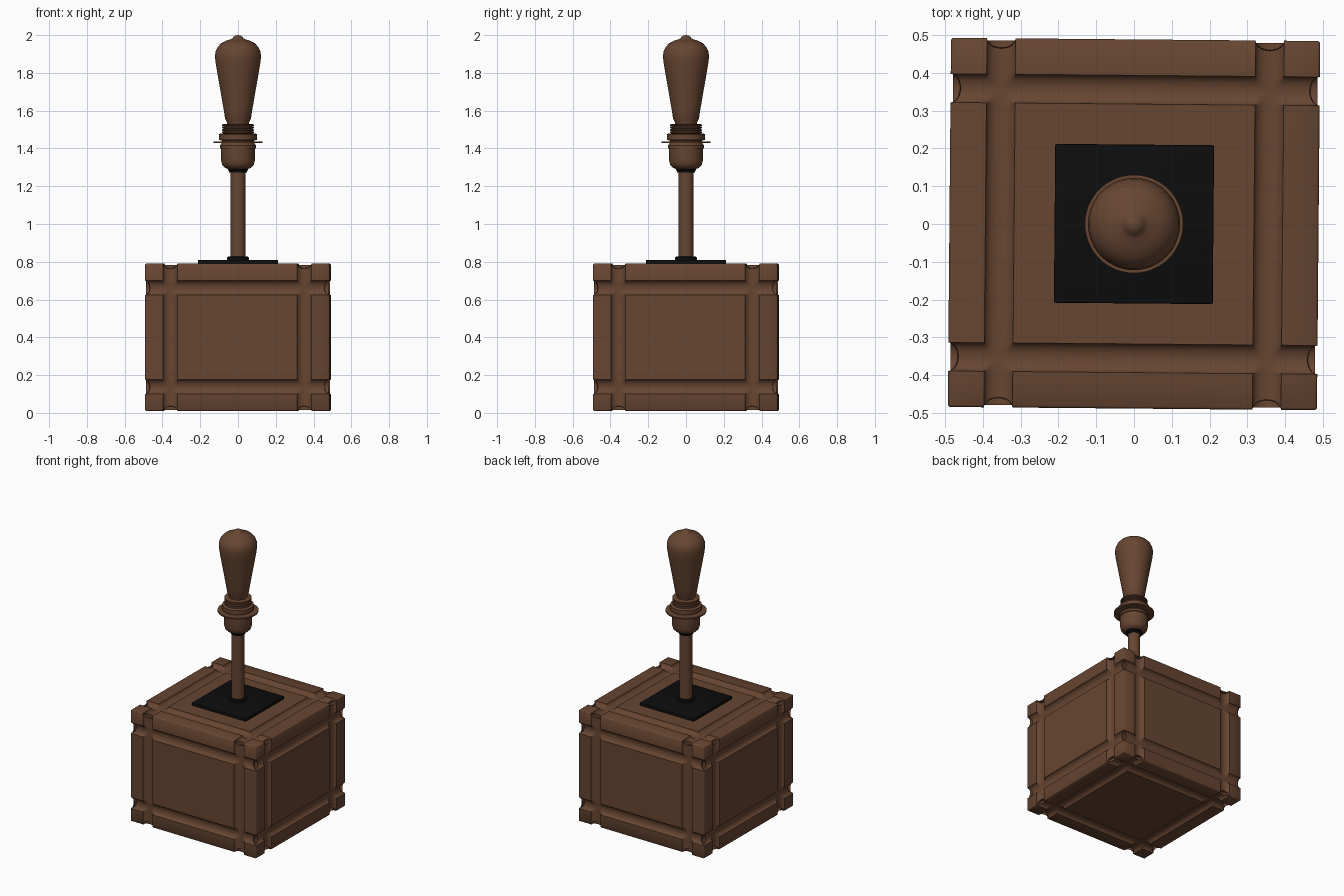
import bpy, bmesh, math
from mathutils import Vector

if "Cube" in bpy.data.objects:
    bpy.data.objects.remove(bpy.data.objects["Cube"])


def material(name, rgb):
    m = bpy.data.materials.new(name)
    m.diffuse_color = (*rgb, 1)
    m.use_nodes = True
    m.node_tree.nodes["Principled BSDF"].inputs["Base Color"].default_value = m.diffuse_color
    return m


BROWN = material("brown wood", (0.135, 0.06, 0.031))
BLACK = material("black metal", (0.004, 0.004, 0.004))
TILT = math.radians(-0.5)


def finish(bm, name, mat, angle=35):
    bmesh.ops.recalc_face_normals(bm, faces=bm.faces)
    me = bpy.data.meshes.new(name)
    bm.to_mesh(me)
    bm.free()
    ob = bpy.data.objects.new(name, me)
    bpy.context.collection.objects.link(ob)
    me.materials.append(mat)
    bpy.ops.object.select_all(action='DESELECT')
    ob.select_set(True)
    bpy.context.view_layer.objects.active = ob
    bpy.ops.object.shade_smooth_by_angle(angle=math.radians(angle))
    return ob


def lathe(name, profile, mat, seg=48):
    bm = bmesh.new()
    vs = [bm.verts.new((r, 0, z)) for r, z in profile]
    es = [bm.edges.new(p) for p in zip(vs, vs[1:])]
    bmesh.ops.spin(bm, geom=vs + es, axis=(0, 0, 1), cent=(0, 0, 0),
                   angle=math.tau, steps=seg, use_duplicate=False)
    bmesh.ops.remove_doubles(bm, verts=bm.verts, dist=1e-5)
    return finish(bm, name, mat)


def box(name, size, centre, mat, bevel):
    bm = bmesh.new()
    bmesh.ops.create_cube(bm, size=1)
    for v in bm.verts:
        v.co = Vector(a * b for a, b in zip(v.co, size)) + Vector(centre)
    bmesh.ops.bevel(bm, geom=bm.edges[:], offset=bevel, segments=2,
                    profile=0.5, affect='EDGES')
    ob = finish(bm, name, mat)
    ob.rotation_euler.z = TILT
    return ob


# Wooden base: cube skin whose vertices sink along rounded grooves
HALF = (0.488, 0.488, 0.39)
GROOVE = (0.355, 0.355, 0.262)
WIDTH, DEPTH, STEPS, RIM = 0.038, 0.025, 10, 0.006


def sink(c, axis):
    t = (abs(c) - GROOVE[axis]) / WIDTH
    return DEPTH * math.sqrt(max(0, 1 - t * t)) if abs(t) < 0.9999 else 0


def stops(axis):
    g, h = GROOVE[axis], HALF[axis]
    pos = [g - WIDTH * math.cos(math.pi * i / STEPS) for i in range(STEPS + 1)]
    pos += [h - RIM, h]
    return [-p for p in reversed(pos)] + pos


bm = bmesh.new()
for axis in range(3):
    a, b = [k for k in range(3) if k != axis]
    sa, sb = stops(a), stops(b)
    for sign in (-1, 1):
        grid = []
        for u in sa:
            row = []
            for v in sb:
                p = [0, 0, 0]
                p[axis], p[a], p[b] = sign * HALF[axis], u, v
                q = list(p)
                for k in range(3):
                    if abs(abs(p[k]) - HALF[k]) < 1e-6:
                        others = [j for j in range(3) if j != k]
                        d = max(sink(p[j], j) for j in others)
                        # soften the outer edges slightly
                        if any(abs(abs(p[j]) - HALF[j]) < 1e-6 for j in others):
                            d += RIM * 0.4
                        q[k] -= math.copysign(d, p[k])
                row.append(bm.verts.new((q[0], q[1], q[2] + 0.4)))
            grid.append(row)
        for i in range(len(sa) - 1):
            for j in range(len(sb) - 1):
                bm.faces.new((grid[i][j], grid[i + 1][j],
                              grid[i + 1][j + 1], grid[i][j + 1]))
bmesh.ops.remove_doubles(bm, verts=bm.verts, dist=1e-5)
base = finish(bm, "wooden_base", BROWN)
base.rotation_euler.z = TILT

# Black mounting plate and collars
box("mounting_plate", (0.42, 0.42, 0.022), (0, 0, 0.798), BLACK, 0.003)
lathe("lower_collar", [(0, 0.80), (0.058, 0.80), (0.058, 0.822),
                       (0.052, 0.828), (0, 0.828)], BLACK)
lathe("upper_collar", [(0, 1.272), (0.046, 1.272), (0.048, 1.282),
                       (0.054, 1.286), (0.054, 1.297), (0, 1.297)], BLACK)

# Stem
lathe("stem", [(0, 0.81), (0.04, 0.81), (0.04, 1.285), (0, 1.285)], BROWN)

# Lamp socket: rounded cup, two flanges and a threaded sleeve
lathe("socket_cup", [(0, 1.29), (0.05, 1.29), (0.07, 1.298), (0.083, 1.312),
                     (0.089, 1.335), (0.089, 1.405), (0, 1.405)], BROWN)
lathe("lower_flange", [(0, 1.40), (0.096, 1.40), (0.096, 1.415),
                       (0.085, 1.43), (0, 1.43)], BROWN)
lathe("wide_flange", [(0, 1.428), (0.13, 1.428), (0.13, 1.437),
                      (0, 1.437)], BROWN)
lathe("ring_nut", [(0, 1.435), (0.085, 1.435), (0.085, 1.442), (0.1, 1.445),
                   (0.1, 1.475), (0.09, 1.48), (0, 1.48)], BROWN)
thread = [(0, 1.475)]
for i in range(4):
    z = 1.48 + i * 0.0125
    thread += [(0.078, z), (0.086, z + 0.003), (0.086, z + 0.008),
               (0.078, z + 0.011)]
lathe("threaded_sleeve", thread + [(0, 1.529)], BROWN)

# Pear-shaped bulb with a small tip
lathe("bulb", [(0, 1.52), (0.058, 1.52), (0.059, 1.54), (0.068, 1.557),
               (0.075, 1.60), (0.092, 1.70), (0.108, 1.79), (0.118, 1.85),
               (0.122, 1.885), (0.119, 1.912), (0.108, 1.937),
               (0.089, 1.957), (0.062, 1.971), (0.038, 1.978),
               (0.03, 1.983), (0.024, 1.991), (0.013, 1.998), (0, 2.0)], BROWN)
